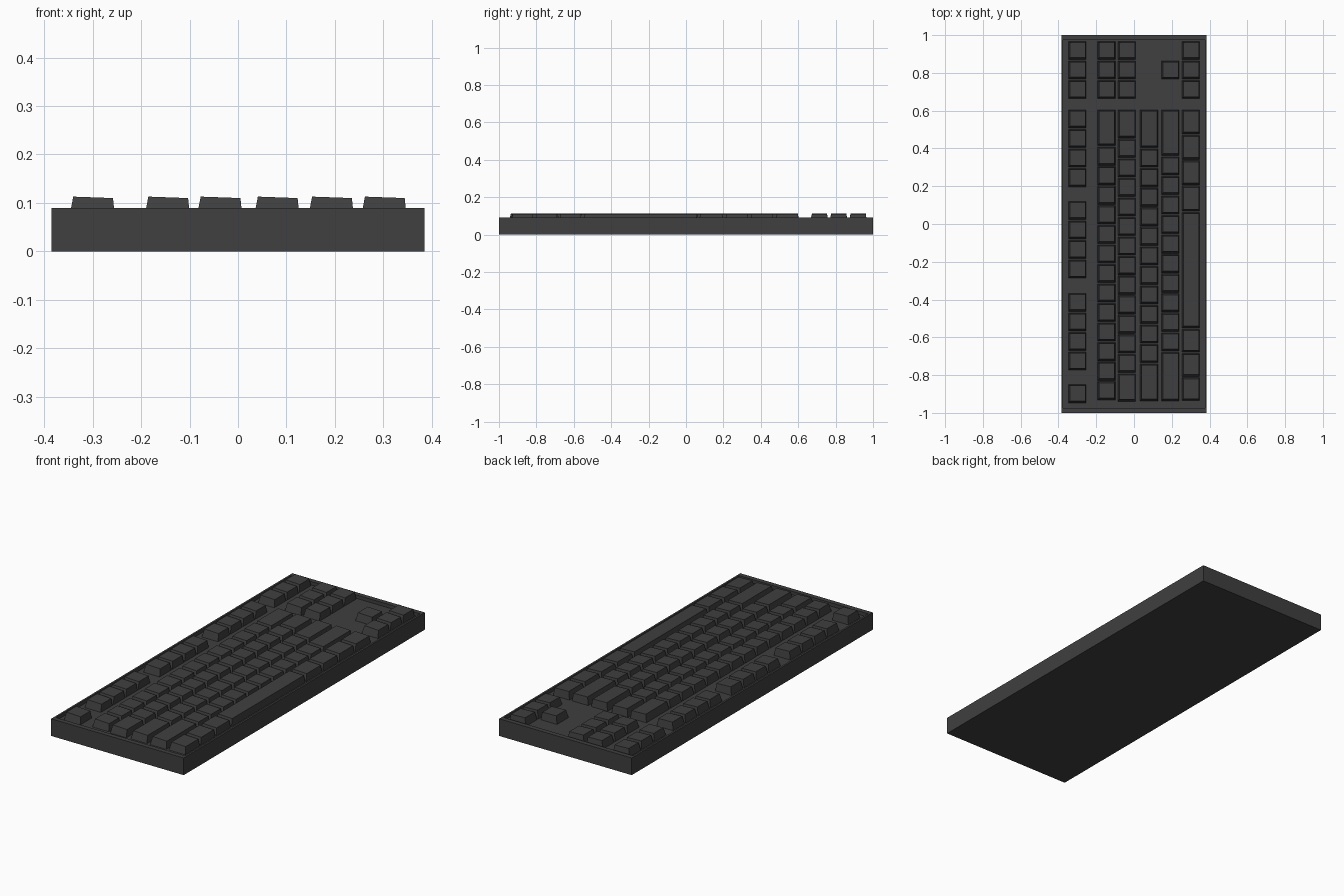
import bpy, bmesh

cube = bpy.data.objects.get("Cube")
if cube:
    bpy.data.objects.remove(cube, do_unlink=True)


def make_material(name, rgb):
    mat = bpy.data.materials.new(name)
    mat.use_nodes = True
    colour = (*rgb, 1)
    mat.diffuse_color = colour
    mat.node_tree.nodes["Principled BSDF"].inputs["Base Color"].default_value = colour
    return mat


charcoal = make_material("charcoal plastic", (0.05, 0.05, 0.05))

RIM_Z, PLATE_Z = 0.09, 0.072
HALF_X, HALF_Y = 0.385, 1.0


def finish(name, bm):
    bmesh.ops.recalc_face_normals(bm, faces=bm.faces)
    mesh = bpy.data.meshes.new(name)
    bm.to_mesh(mesh)
    bm.free()
    mesh.materials.append(charcoal)
    obj = bpy.data.objects.new(name, mesh)
    bpy.context.collection.objects.link(obj)
    return obj


def rectangle(bm, x0, x1, y0, y1, z0, z1=None):
    """Rectangle of vertices, at height z0 on the low-x side and z1 on the other."""
    z1 = z0 if z1 is None else z1
    return [bm.verts.new(p) for p in
            ((x0, y0, z0), (x1, y0, z1), (x1, y1, z1), (x0, y1, z0))]


def bridge(bm, low, high):
    for i in range(4):
        j = (i + 1) % 4
        bm.faces.new((low[i], low[j], high[j], high[i]))


# Case: a shallow tray with a thin rim
bm = bmesh.new()
rings = [rectangle(bm, -x, x, -y, y, z) for x, y, z in (
    (HALF_X, HALF_Y, 0), (HALF_X, HALF_Y, RIM_Z),
    (HALF_X - 0.01, HALF_Y - 0.025, RIM_Z), (HALF_X - 0.01, HALF_Y - 0.025, PLATE_Z))]
for low, high in zip(rings, rings[1:]):
    bridge(bm, low, high)
bm.faces.new(rings[0])
bm.faces.new(rings[-1])
finish("case", bm)

# Keys: tapered caps whose tops tilt down towards +x
UNIT = 0.1035
GAP = 0.007
KEY_WIDTH = 0.094


def add_key(bm, x, y_top, length):
    x0, x1 = x - KEY_WIDTH / 2, x + KEY_WIDTH / 2
    y1, y0 = y_top, y_top - length + GAP
    base = rectangle(bm, x0, x1, y0, y1, PLATE_Z)
    top = rectangle(bm, x0 + 0.008, x1 - 0.004, y0 + 0.010, y1 - 0.006, 0.113, 0.110)
    bridge(bm, base, top)
    bm.faces.new(base)
    bm.faces.new(top)


def key_row(name, x, groups):
    """Each group is a starting y and the lengths of its keys, in key units."""
    bm = bmesh.new()
    for y, lengths in groups:
        for units in lengths:
            add_key(bm, x, y, units * UNIT)
            y -= units * UNIT
    finish(name, bm)


NAV_Y, MAIN_Y = 0.967, 0.604
trio = (NAV_Y, [1] * 3)

key_row("function_keys", -0.301, [trio, (MAIN_Y, [1] * 4), (0.12, [1] * 4),
                                  (-0.367, [1] * 4), (-0.85, [1])])
key_row("number_keys", -0.146, [trio, (MAIN_Y, [1.9] + [1] * 13)])
key_row("upper_letter_keys", -0.038, [trio, (MAIN_Y, [1.5] + [1] * 12 + [1.47])])
key_row("middle_letter_keys", 0.080, [(MAIN_Y, [2] + [1] * 11 + [1.95])])
key_row("lower_letter_keys", 0.192, [(0.863, [1]), (MAIN_Y, [2.4] + [1] * 10 + [2.55])])
key_row("bottom_keys", 0.301, [trio, (MAIN_Y, [1.3] * 2 + [1.3, 1.35, 5.97] + [1.24] * 3)])
